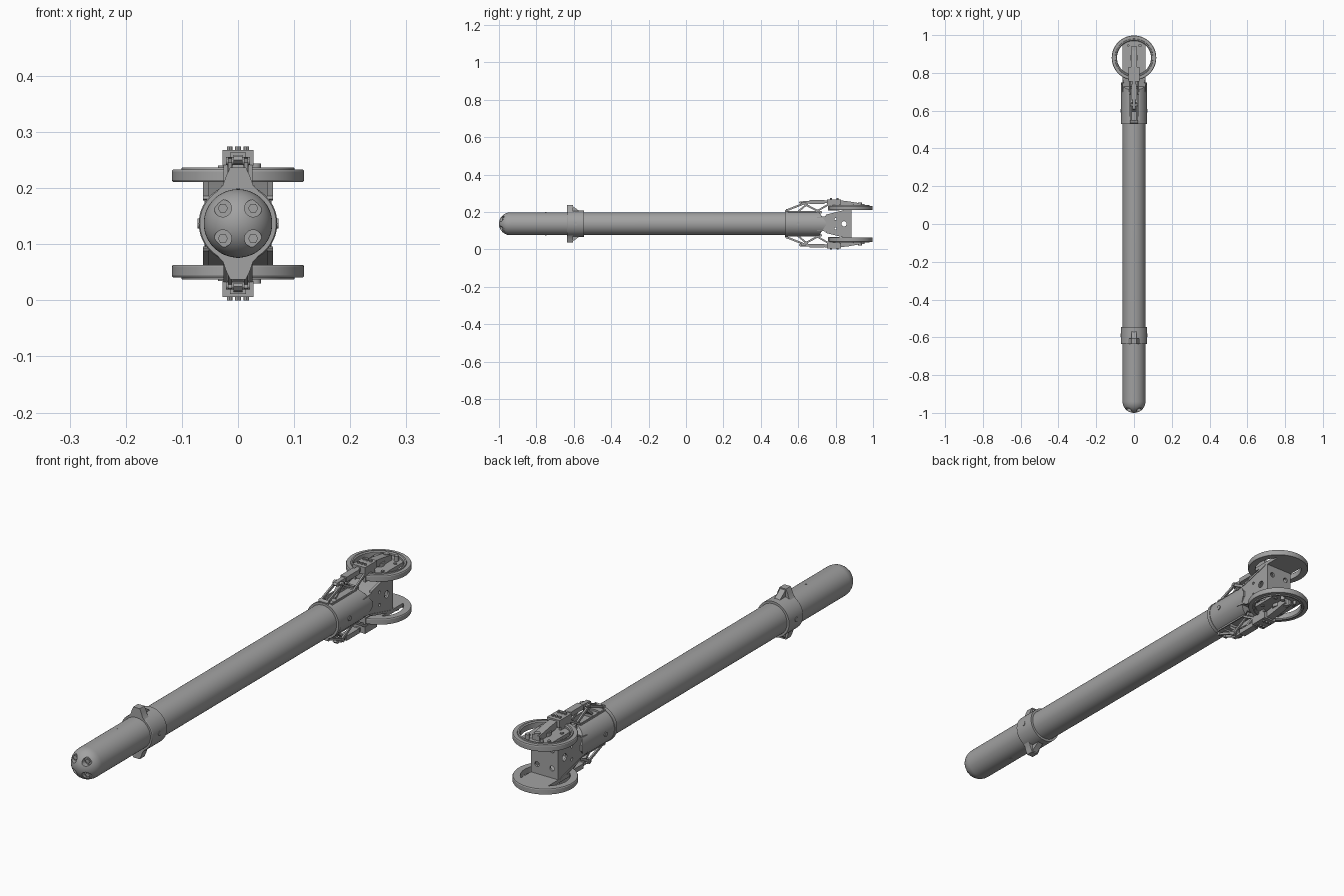
import bpy, bmesh, math
from mathutils import Vector

if "Cube" in bpy.data.objects:
    bpy.data.objects.remove(bpy.data.objects["Cube"])

AXIS = 0.137      # height of the long axis; all parts are built around it
WHEEL_Y = 0.88

grey = bpy.data.materials.new("matte_grey")
grey.use_nodes = True
grey.diffuse_color = (0.36, 0.36, 0.36, 1)
grey.node_tree.nodes["Principled BSDF"].inputs["Base Color"].default_value = (0.36, 0.36, 0.36, 1)

PLANES = {"yz": lambda a, b, c: (c, a, b),
          "xz": lambda a, b, c: (a, c, b),
          "xy": lambda a, b, c: (a, b, c)}


def finish(name, bm, mirror=""):
    bmesh.ops.remove_doubles(bm, verts=bm.verts, dist=1e-5)
    bmesh.ops.recalc_face_normals(bm, faces=bm.faces)
    mesh = bpy.data.meshes.new(name)
    bm.to_mesh(mesh)
    bm.free()
    mesh.materials.append(grey)
    ob = bpy.data.objects.new(name, mesh)
    ob.location.z = AXIS
    bpy.context.collection.objects.link(ob)
    if mirror:
        mod = ob.modifiers.new("Mirror", "MIRROR")
        mod.use_axis = [a in mirror for a in "xyz"]
        mod.use_mirror_merge = False
        apply(ob, mod)
    return ob


def apply(ob, mod):
    with bpy.context.temp_override(object=ob, active_object=ob, selected_objects=[ob]):
        bpy.ops.object.modifier_apply(modifier=mod.name)


def prism(name, pts, plane, lo, hi, mirror=""):
    """Extrude a 2D outline along the axis missing from the plane."""
    bm = bmesh.new()
    put = PLANES[plane]
    a = [bm.verts.new(put(p, q, lo)) for p, q in pts]
    b = [bm.verts.new(put(p, q, hi)) for p, q in pts]
    bm.faces.new(a)
    bm.faces.new(b[::-1])
    for i in range(len(a)):
        j = (i + 1) % len(a)
        bm.faces.new((a[i], a[j], b[j], b[i]))
    return finish(name, bm, mirror)


def lathe(name, prof, plane, at=(0, 0), mirror="", closed=True, n=64):
    """Turn a (radius, height) profile around the axis missing from the plane."""
    bm = bmesh.new()
    put = PLANES[plane]
    rings = [[bm.verts.new(put(at[0] + r * math.cos(math.tau * k / n),
                               at[1] + r * math.sin(math.tau * k / n), h))
              for k in range(n)] for r, h in prof]
    for i in range(len(rings) if closed else len(rings) - 1):
        p, q = rings[i], rings[(i + 1) % len(rings)]
        for k in range(n):
            bm.faces.new((p[k], p[(k + 1) % n], q[(k + 1) % n], q[k]))
    bmesh.ops.remove_doubles(bm, verts=bm.verts, dist=1e-5)
    bmesh.ops.dissolve_degenerate(bm, edges=bm.edges, dist=1e-5)
    return finish(name, bm, mirror)


def disc(name, r, lo, hi, plane, at=(0, 0), mirror="", n=20):
    pts = [(at[0] + r * math.cos(math.tau * k / n), at[1] + r * math.sin(math.tau * k / n))
           for k in range(n)]
    return prism(name, pts, plane, lo, hi, mirror)


def box(name, x, y, z, mirror=""):
    return prism(name, [(x[0], y[0]), (x[1], y[0]), (x[1], y[1]), (x[0], y[1])], "xy", *z, mirror)


def bar(name, p, q, t, x0, x1, mirror="z"):
    """Flat link of thickness t between two (y, z) points."""
    p, q = Vector(p), Vector(q)
    d = (q - p).normalized() * t / 2
    s = Vector((-d.y, d.x))
    return prism(name, [p - s, p - d, p + s, q + s, q + d, q - s], "yz", x0, x1, mirror)


def cut(ob, *cutters):
    for c in cutters:
        mod = ob.modifiers.new("Cut", "BOOLEAN")
        mod.operation, mod.solver, mod.object = "DIFFERENCE", "EXACT", c
        apply(ob, mod)
        bpy.data.objects.remove(c)


# Long tube with rounded nose and four bolt pockets
R = 0.061
nose = [(R * math.sin(a), -1 + R - R * math.cos(a))
        for a in [math.pi / 2 * k / 12 for k in range(13)]]
tube = lathe("main_tube", nose + [(R, 0.6), (0, 0.6)], "xz", closed=False)
cut(tube, disc("pocket_cutter", 0.0155, -1.05, -0.974, "xz", (0.027, 0.027), "xz"))
disc("nose_bolt", 0.009, -0.98, -0.973, "xz", (0.027, 0.027), "xz", n=6)

# Front collar with upper and lower lugs
lathe("front_collar", [(0.058, -0.635), (0.068, -0.635), (0.07, -0.632), (0.07, -0.545),
                       (0.058, -0.545)], "xz")
lug = [(0.06, 0.03), (0.042, 0.052), (0.027, 0.068), (0.021, 0.085), (0.014, 0.1)]
prism("collar_lug", lug + [(-x, z) for x, z in lug[::-1]], "xz", -0.635, -0.605, "z")
prism("collar_lug_brace", [(-0.61, 0.06), (-0.61, 0.1), (-0.6, 0.09), (-0.57, 0.069),
                           (-0.57, 0.06)], "yz", -0.012, 0.012, "z")
disc("collar_screw", 0.009, 0.06, 0.072, "yz", (-0.59, 0), "x")
disc("tube_screw", 0.004, 0.055, 0.062, "xy", (0, -0.75), "z", n=12)

# Rear sleeve, slotted above and below, with a pointed end
sleeve = lathe("rear_sleeve", [(0, 0.53), (0.068, 0.53), (0.068, 0.748), (0, 0.748)], "xz",
               closed=False)
cut(sleeve,
    prism("end_cutter", [(0.7, 0.08), (0.745, 0.012), (0.78, 0.012), (0.78, 0.08)], "yz",
          -0.1, 0.1, "z"),
    box("slot_cutter", (-0.024, 0.024), (0.57, 0.8), (0.05, 0.1), "z"))
lathe("sleeve_band", [(0.06, 0.53), (0.07, 0.53), (0.07, 0.545), (0.06, 0.545)], "xz")
disc("sleeve_screw", 0.009, 0.06, 0.071, "yz", (0.6, 0), "x")
box("sleeve_rail", (0.024, 0.029), (0.545, 0.7), (0.055, 0.068), "xz")

# Wedge bracket joining the sleeve to the wheels
arm = [(0.7, 0.035), (0.755, 0.042), (0.86, 0.075), (0.885, 0.075)]
bracket = prism("wheel_bracket", arm + [(y, -z) for y, z in arm[::-1]], "yz", -0.06, 0.06)
cut(bracket,
    prism("inner_cutter", [(0.775, 0.035), (0.86, 0.062), (0.877, 0.062), (0.877, -0.062),
                           (0.86, -0.062), (0.775, -0.035)], "yz", -0.053, 0.053),
    disc("side_hole_cutter", 0.014, -0.1, 0.1, "yz", (0.845, 0)),
    disc("back_hole_cutter", 0.01, 0.86, 0.92, "xz", (0.033, 0.036), "xz"),
    disc("small_hole_cutter", 0.006, -0.1, 0.1, "yz", (0.8, 0.025), "z"))
bar("bracket_flange", (0.75, 0.045), (0.87, 0.076), 0.008, 0.052, 0.062, "xz")

# Two open wheels, each a stepped ring with a broad bar across it
lathe("wheel_rim", [(0.09, 0.074), (0.116, 0.074), (0.118, 0.077), (0.118, 0.093),
                    (0.116, 0.096), (0.101, 0.096), (0.1, 0.1), (0.094, 0.1), (0.09, 0.096)],
      "xy", (0, WHEEL_Y), "z")
bridge = []
for k in range(64):
    a = math.tau * k / 64
    bridge.append((max(-0.06, min(0.06, 0.093 * math.cos(a))), WHEEL_Y + 0.093 * math.sin(a)))
prism("wheel_bridge", bridge, "xy", 0.074, 0.088, "z")
disc("axle_boss", 0.022, 0.085, 0.102, "xy", (0, WHEEL_Y), "z", 32)
disc("wheel_pin", 0.009, 0.085, 0.107, "xy", (0.032, 0.945), "z")
disc("wheel_stud", 0.006, 0.085, 0.103, "xy", (-0.03, 0.945), "z")
for y in (0.84, 0.92):
    disc("bridge_bolt", 0.007, 0.087, 0.092, "xy", (0.045, y), "xz", 6)

# Clamp block with three screws, and the arm reaching over the wheel
box("clamp_block", (-0.028, 0.028), (0.755, 0.83), (0.103, 0.131), "z")
for x in (-0.015, 0, 0.015):
    for y in (0.775, 0.81):
        disc("clamp_screw", 0.005, 0.13, 0.137, "xy", (x, y), "z", 12)
prism("wheel_arm", [(0.82, 0.1), (0.82, 0.126), (0.87, 0.12), (0.94, 0.108), (0.94, 0.086),
                    (0.91, 0.086)], "yz", -0.016, 0.016, "z")
disc("arm_pin", 0.011, 0.09, 0.115, "xy", (0, 0.93), "z")
box("block_support", (0.018, 0.026), (0.76, 0.82), (0.07, 0.108), "xz")

# Folding linkage over the sleeve
bar("drive_rod", (0.61, 0.113), (0.76, 0.119), 0.014, -0.008, 0.008)
box("rod_sleeve", (-0.014, 0.014), (0.66, 0.74), (0.107, 0.126), "z")
bar("front_link", (0.54, 0.073), (0.64, 0.112), 0.01, 0.011, 0.018, "xz")
bar("rear_link", (0.62, 0.113), (0.72, 0.06), 0.01, 0.011, 0.018, "xz")
bar("cross_link", (0.6, 0.066), (0.65, 0.107), 0.009, -0.01, 0.01)
bar("bracket_link", (0.69, 0.062), (0.77, 0.108), 0.009, 0.019, 0.026, "xz")
for y, z in ((0.54, 0.073), (0.63, 0.111), (0.72, 0.062)):
    disc("link_pin", 0.007, -0.021, 0.021, "yz", (y, z), "z", 16)

# Smooth round parts while keeping hard edges
for ob in bpy.context.scene.objects:
    if ob.type == "MESH" and ob.data.materials and ob.data.materials[0] == grey:
        bpy.ops.object.select_all(action="DESELECT")
        ob.select_set(True)
        bpy.context.view_layer.objects.active = ob
        bpy.ops.object.shade_smooth_by_angle(angle=math.radians(30))
